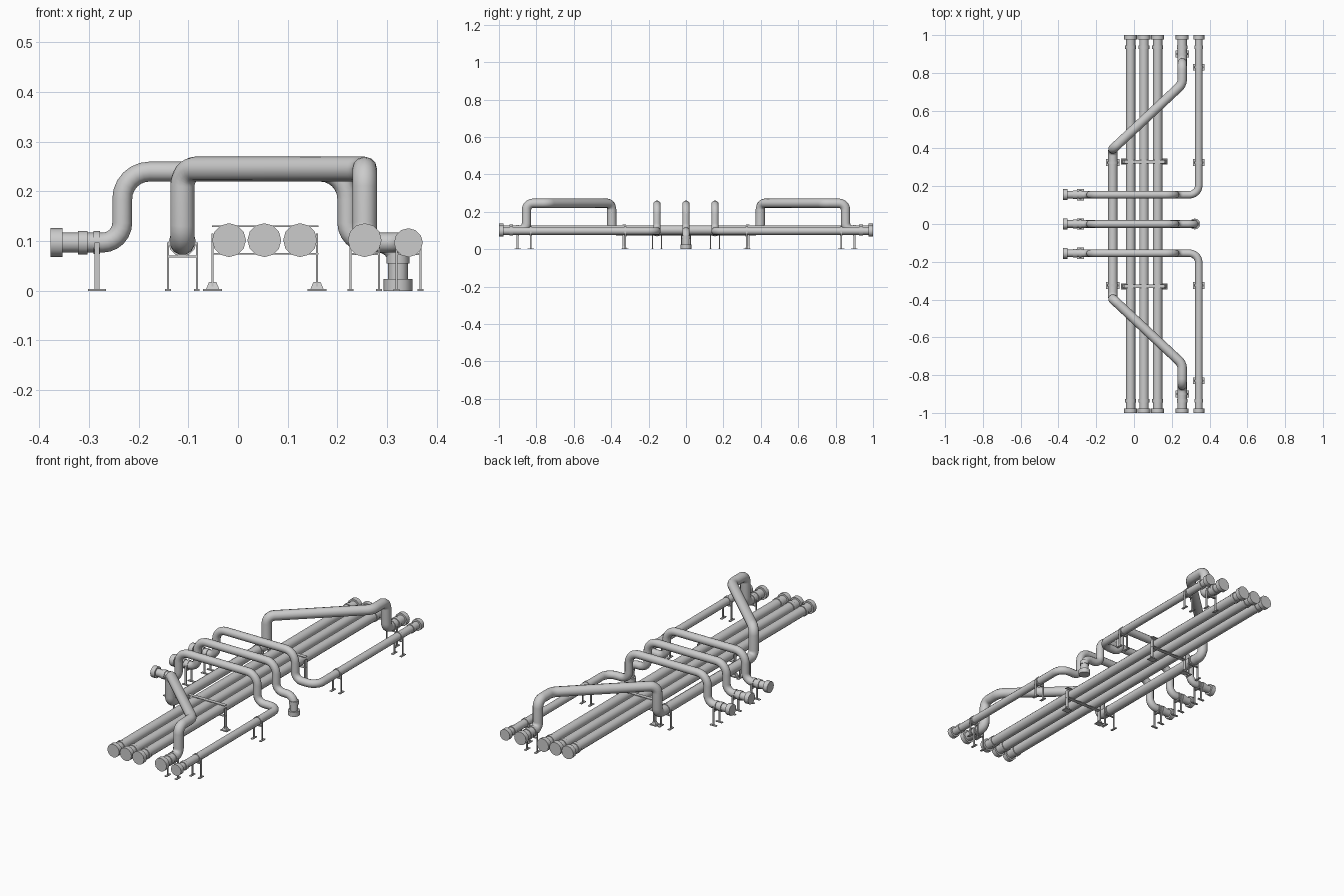
import bpy, bmesh, math
from mathutils import Vector, Matrix

if "Cube" in bpy.data.objects:
    bpy.data.objects.remove(bpy.data.objects["Cube"])


def fillet(points, rads, seg=6):
    # Round each inner corner of a polyline with an arc
    pts = [Vector(p) for p in points]
    out = [pts[0]]
    for i in range(1, len(pts) - 1):
        p = pts[i]
        a, b = (pts[i - 1] - p).normalized(), (pts[i + 1] - p).normalized()
        half = a.angle(b) / 2
        rad = rads[i - 1]
        t = rad / math.tan(half)
        centre = p + (a + b).normalized() * rad / math.sin(half)
        u, v = p + a * t - centre, p + b * t - centre
        axis, ang = u.cross(v).normalized(), u.angle(v)
        out += [centre + Matrix.Rotation(ang * k / seg, 3, axis) @ u for k in range(seg + 1)]
    return out + [pts[-1]]


def tube(name, pts, r):
    cu = bpy.data.curves.new(name, 'CURVE')
    cu.dimensions = '3D'
    cu.bevel_depth = r
    cu.bevel_resolution = 4
    cu.use_fill_caps = True
    sp = cu.splines.new('POLY')
    sp.points.add(len(pts) - 1)
    for q, p in zip(sp.points, pts):
        q.co = (*p, 1)
    tmp = bpy.data.objects.new(name + "_path", cu)
    bpy.context.collection.objects.link(tmp)
    me = bpy.data.meshes.new_from_object(tmp.evaluated_get(bpy.context.evaluated_depsgraph_get()))
    bpy.data.objects.remove(tmp)
    bm = bmesh.new()
    bm.from_mesh(me)
    bmesh.ops.remove_doubles(bm, verts=bm.verts, dist=1e-5)
    bmesh.ops.recalc_face_normals(bm, faces=bm.faces)
    bm.to_mesh(me)
    bm.free()
    ob = bpy.data.objects.new(name, me)
    bpy.context.collection.objects.link(ob)
    bpy.ops.object.select_all(action='DESELECT')
    ob.select_set(True)
    bpy.context.view_layer.objects.active = ob
    bpy.ops.object.shade_smooth_by_angle(angle=math.radians(40))
    return ob


def fitting(name, end, inward, r, flange):
    # End flange and a thin collar behind it
    e, d = Vector(end), Vector(inward)
    tube(name + "_flange", [e, e + d * 0.024], flange)
    tube(name + "_collar", [e + d * 0.055, e + d * 0.074], r + 0.0035)


def boxes(name, parts):
    # parts: (lo, hi, top scale)
    bm = bmesh.new()
    for lo, hi, taper in parts:
        lo, hi = Vector(lo), Vector(hi)
        c, s = (lo + hi) / 2, hi - lo
        vs = bmesh.ops.create_cube(bm, size=1)['verts']
        for v in vs:
            k = taper if v.co.z > 0 else 1
            v.co = c + Vector((v.co.x * s.x * k, v.co.y * s.y * k, v.co.z * s.z))
    me = bpy.data.meshes.new(name)
    bm.to_mesh(me)
    bm.free()
    ob = bpy.data.objects.new(name, me)
    bpy.context.collection.objects.link(ob)
    return ob


def support(name, x, y, z, r, along_x=False):
    # Pipe band, two legs with feet and a crossbar under the pipe
    d = Vector((1, 0, 0)) if along_x else Vector((0, 1, 0))
    c = Vector((x, y, z))
    tube(name + "_band", [c - d * 0.0065, c + d * 0.0065], r + 0.003)
    o = r + 0.004
    h = z - r - 0.003
    parts = [((-o, -0.005, h - 0.002), (o, 0.005, h + 0.002), 1)]
    for s in (-o, o):
        parts.append(((s - 0.002, -0.005, 0), (s + 0.002, 0.005, z), 1))
        parts.append(((s - 0.006, -0.018, 0), (s + 0.006, 0.018, 0.004), 1))
    ob = boxes(name + "_stand", parts)
    ob.location = (x, y, 0)
    if along_x:
        ob.rotation_euler.z = math.pi / 2


ZL, ZH, ZP = 0.097, 0.24, 0.102

# Three long main pipes
for i, x in enumerate((-0.018, 0.053, 0.125)):
    tube(f"main_pipe_{i}", [(x, -1, ZP), (x, 1, ZP)], 0.025)
    for s in (-1, 1):
        fitting(f"main_pipe_{i}_end", (x, s, ZP), (0, -s, 0), 0.025, 0.034)

# Bypass pipe crossing over the mains at both ends
half = [(0.255, 1, ZP), (0.255, 0.853, ZP), (0.255, 0.853, 0.245), (0.255, 0.74, 0.245),
        (-0.112, 0.397, 0.245), (-0.112, 0.397, ZL)]
rads = [0.035, 0.035, 0.06, 0.035, 0.035]
path = half + [(x, -y, z) for x, y, z in reversed(half)]
tube("bypass_pipe", fillet(path, rads + rads[::-1]), 0.025)

for s in (-1, 1):
    fitting("bypass_end", (0.255, s, ZP), (0, -s, 0), 0.025, 0.034)
    support("bypass_end_support", 0.255, s * 0.9, ZP, 0.025)
    support("bypass_mid_support", -0.112, s * 0.325, ZL, 0.025)

    # Side branch pipes bridging over the mains
    y = s * 0.155
    tube("branch_pipe", fillet([(0.343, s, ZL), (0.343, y, ZL), (0.22, y, ZL), (0.22, y, ZH),
                                (-0.233, y, ZH), (-0.233, y, ZL), (-0.377, y, ZL)],
                               [0.05, 0.04, 0.055, 0.055, 0.04]), 0.02)
    fitting("branch_end", (0.343, s, ZL), (0, -s, 0), 0.02, 0.029)
    for v in (0.325, 0.83):
        support("branch_support", 0.343, s * v, ZL, 0.02)

    # Wide frame carrying the three mains
    f = s * 0.33
    parts = [((-0.052, f - 0.01, z - 0.0015), (0.162, f + 0.01, z + 0.0015), 1) for z in (0.075, 0.13)]
    for x in (-0.051, 0.159):
        parts.append(((x - 0.002, f - 0.01, 0), (x + 0.002, f + 0.01, 0.115), 1))
        parts.append(((x - 0.019, f - 0.016, 0), (x + 0.019, f + 0.016, 0.004), 1))
        parts.append(((x - 0.013, f - 0.012, 0.004), (x + 0.013, f + 0.012, 0.018), 0.55))
    boxes("main_frame", parts)

# Middle branch that drops to the floor
tube("middle_branch_pipe", fillet([(0.322, 0, 0), (0.322, 0, ZL), (0.22, 0, ZL), (0.22, 0, ZH),
                                   (-0.233, 0, ZH), (-0.233, 0, ZL), (-0.377, 0, ZL)],
                                  [0.04, 0.04, 0.055, 0.055, 0.04]), 0.02)
fitting("middle_branch_drop", (0.322, 0, 0), (0, 0, 1), 0.02, 0.029)

# Left ends of all three branches
for y in (-0.155, 0, 0.155):
    fitting("branch_left_end", (-0.377, y, ZL), (1, 0, 0), 0.02, 0.029)
    support("branch_left_support", -0.284, y, ZL, 0.02, True)
